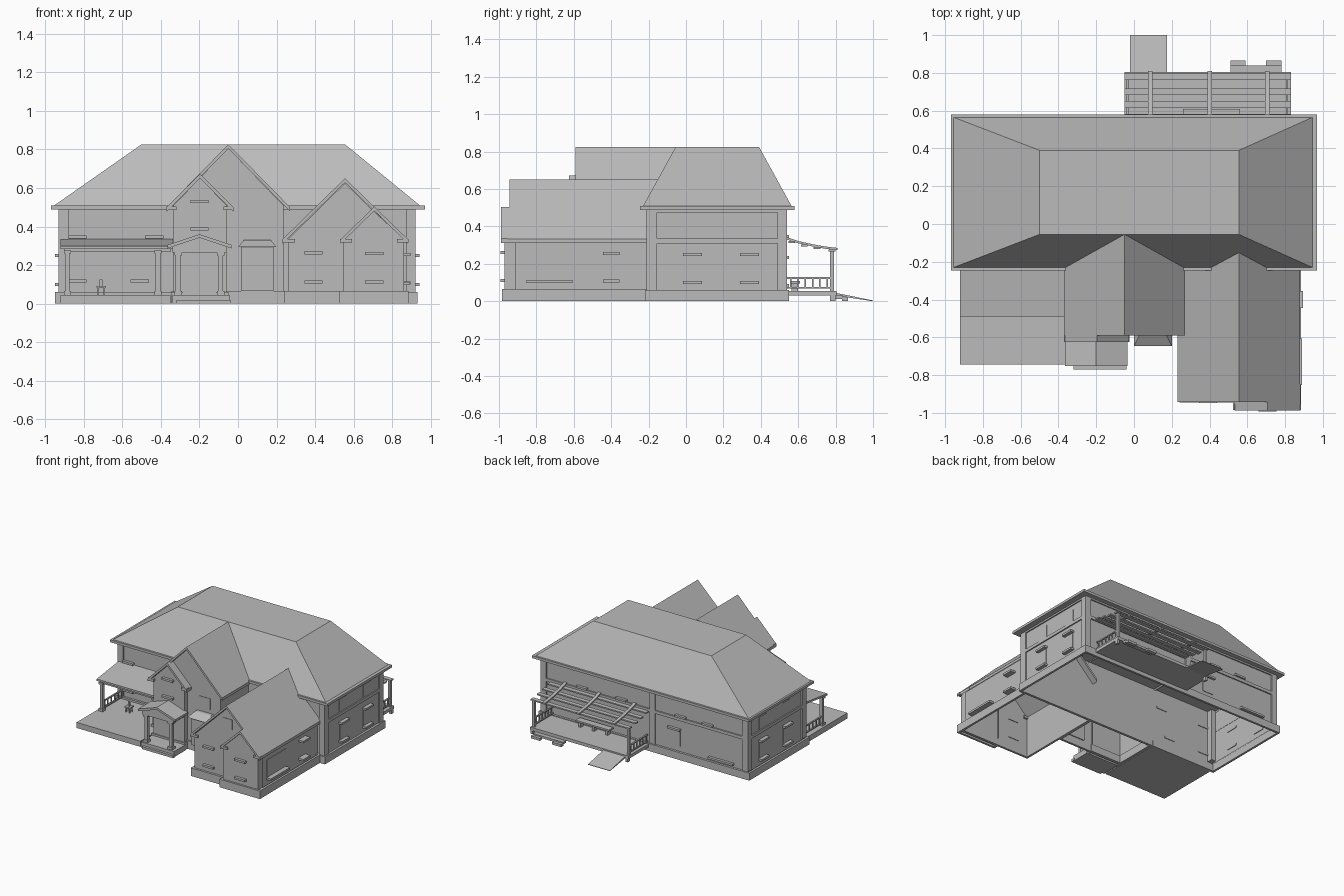
import bpy, bmesh
from mathutils import Vector

cube = bpy.data.objects.get("Cube")
if cube:
    bpy.data.objects.remove(cube, do_unlink=True)

grey = bpy.data.materials.new("plain_grey")
grey.use_nodes = True
COLOUR = (0.5, 0.5, 0.5, 1)
grey.diffuse_color = COLOUR
grey.node_tree.nodes["Principled BSDF"].inputs["Base Color"].default_value = COLOUR


def finish(name, bm, drop=()):
    """Make an object; drop removes faces that point along the given directions."""
    bmesh.ops.recalc_face_normals(bm, faces=bm.faces)
    bm.normal_update()
    gone = [f for f in bm.faces if any(f.normal.dot(Vector(d)) > 0.99 for d in drop)]
    bmesh.ops.delete(bm, geom=gone, context='FACES')
    mesh = bpy.data.meshes.new(name)
    bm.to_mesh(mesh)
    bm.free()
    mesh.materials.append(grey)
    obj = bpy.data.objects.new(name, mesh)
    bpy.context.collection.objects.link(obj)
    return obj


UP, DOWN, BACK = (0, 0, 1), (0, 0, -1), (0, 1, 0)


def prism(name, pts, axis, a, b, drop=()):
    """Extrude a 2D profile along x, y or z from a to b."""
    def place(p, t):
        return {'x': (t, p[0], p[1]), 'y': (p[0], t, p[1]), 'z': (p[0], p[1], t)}[axis]
    bm = bmesh.new()
    ends = [[bm.verts.new(place(p, t)) for p in pts] for t in (a, b)]
    n = len(pts)
    for e in ends:
        bm.faces.new(e)
    for i in range(n):
        j = (i + 1) % n
        bm.faces.new((ends[0][i], ends[0][j], ends[1][j], ends[1][i]))
    return finish(name, bm, drop)


def box(name, x, y, z, drop=()):
    pts = [(x[0], y[0]), (x[1], y[0]), (x[1], y[1]), (x[0], y[1])]
    return prism(name, pts, 'z', z[0], z[1], drop)


def foundation(name, x, y, h):
    obj = box(name, x, y, (0, h), (UP, DOWN))
    mod = obj.modifiers.new("thickness", 'SOLIDIFY')
    mod.thickness = 0.025
    mod.offset = -1


def gable_roof(name, xc, half, apex, eave, y0, y1, t=0.022):
    pts = [(xc - half, eave), (xc, apex), (xc + half, eave),
           (xc + half, eave - t), (xc, apex - t), (xc - half, eave - t)]
    prism(name, pts, 'y', y0, y1)


def gable_wall(name, xc, half, apex, eave, y0, y1, base=0.05):
    pts = [(xc - half, base), (xc + half, base), (xc + half, eave), (xc, apex), (xc - half, eave)]
    prism(name, pts, 'y', y0, y1, (DOWN, BACK))


def sill(name, face, at, c, z, w=0.095, out=0.022):
    """Ledge under a window; face is the wall axis, at its signed position."""
    s = 1 if at > 0 else -1
    d = sorted((at - s * 0.005, at + s * out))
    span, height = (c - w / 2, c + w / 2), (z - 0.008, z + 0.008)
    box(name, d if face == 'x' else span, span if face == 'x' else d, height)


def pane(name, face, at, c, z, w, h):
    s = 1 if at > 0 else -1
    d = sorted((at, at + s * 0.004))
    span = (c - w / 2, c + w / 2)
    box(name, d if face == 'x' else span, span if face == 'x' else d, (z - h / 2, z + h / 2))


# Main block
foundation("main_foundation", (-0.95, 0.93), (-0.22, 0.55), 0.06)
box("main_walls", (-0.92, 0.91), (-0.2, 0.53), (0.05, 0.49), (DOWN, UP))
for i, (x0, x1) in enumerate([(-0.93, -0.88), (0.87, 0.92)]):
    for y0, y1 in [(-0.21, -0.155), (0.49, 0.54)]:
        box("corner_post", (x0, x1), (y0, y1), (0.06, 0.49))
for z0, z1 in [(0.31, 0.335), (0.475, 0.49)]:
    for x0, x1 in [(-0.93, -0.918), (0.908, 0.92)]:
        box("side_band", (x0, x1), (-0.21, 0.54), (z0, z1))
    box("rear_band", (-0.93, 0.92), (0.528, 0.54), (z0, z1))
box("rear_middle_post", (-0.1, -0.05), (0.528, 0.54), (0.06, 0.49))

# Main roof: eave slab and flat-topped hip
box("main_eaves", (-0.97, 0.97), (-0.245, 0.58), (0.488, 0.508))
bm = bmesh.new()
low = [bm.verts.new((x, y, 0.508)) for x, y in [(-0.955, -0.23), (0.945, -0.23), (0.945, 0.565), (-0.955, 0.565)]]
top = [bm.verts.new((x, y, 0.826)) for x, y in [(-0.5, -0.055), (0.555, -0.055), (0.555, 0.39), (-0.5, 0.39)]]
bm.faces.new(top)
for i in range(4):
    j = (i + 1) % 4
    bm.faces.new((low[i], low[j], top[j], top[i]))
finish("main_hip_roof", bm)

# Central wing with a large gable and a smaller one in front
foundation("central_foundation", (-0.345, 0.25), (-0.575, -0.2), 0.065)
gable_wall("central_wall", -0.05, 0.285, 0.805, 0.51, -0.56, -0.2)
gable_roof("central_gable_roof", -0.05, 0.32, 0.826, 0.5, -0.59, -0.055)
foundation("entry_foundation", (-0.345, -0.05), (-0.61, -0.55), 0.06)
gable_wall("entry_wall", -0.197, 0.138, 0.65, 0.51, -0.6, -0.55)
gable_roof("entry_gable_roof", -0.197, 0.173, 0.673, 0.5, -0.625, -0.45)
for x in (-0.345, -0.05):
    box("entry_eave_return", (x - 0.025, x + 0.025), (-0.622, -0.59), (0.485, 0.505))

# Garage wing with a large gable and a smaller one in front
foundation("garage_foundation", (0.24, 0.885), (-0.945, -0.2), 0.065)
gable_wall("garage_wall", 0.555, 0.295, 0.625, 0.335, -0.925, -0.2)
gable_roof("garage_gable_roof", 0.555, 0.325, 0.65, 0.333, -0.943, -0.15)
foundation("garage_front_foundation", (0.525, 0.885), (-0.985, -0.93), 0.065)
gable_wall("garage_front_wall", 0.703, 0.157, 0.48, 0.335, -0.97, -0.91)
gable_roof("garage_front_roof", 0.707, 0.175, 0.503, 0.333, -0.988, -0.85)
for x, y in [(0.265, -0.94), (0.56, -0.985), (0.855, -0.985)]:
    box("garage_eave_return", (x - 0.03, x + 0.03), (y, y + 0.03), (0.318, 0.336))

# Left porch
box("porch_slab", (-0.92, -0.35), (-0.745, -0.2), (0, 0.045))
prism("porch_roof", [(-0.2, 0.335), (-0.49, 0.298), (-0.49, 0.283), (-0.2, 0.32)], 'x', -0.92, -0.34)
box("porch_beam", (-0.9, -0.35), (-0.48, -0.46), (0.268, 0.29))
for x in (-0.885, -0.415):
    box("porch_post", (x - 0.012, x + 0.012), (-0.482, -0.458), (0.045, 0.275))
    box("porch_post_base", (x - 0.018, x + 0.018), (-0.488, -0.452), (0.045, 0.065))
    box("porch_post_cap", (x - 0.018, x + 0.018), (-0.488, -0.452), (0.26, 0.275))


def railing(x, y0, y1, z, count=6):
    for h in (0.012, 0.065):
        box("railing_bar", (x - 0.006, x + 0.006), (y0, y1), (z + h, z + h + 0.009))
    for i in range(count):
        y = y0 + (i + 0.5) * (y1 - y0) / count
        box("railing_baluster", (x - 0.004, x + 0.004), (y - 0.004, y + 0.004), (z + 0.015, z + 0.07))


railing(-0.885, -0.46, -0.2, 0.045)

# Porch table
box("table_top", (-0.735, -0.685), (-0.4, -0.35), (0.083, 0.092))
for x in (-0.728, -0.697):
    for y in (-0.393, -0.362):
        box("table_leg", (x, x + 0.006), (y, y + 0.006), (0.045, 0.085))
box("table_lamp", (-0.717, -0.703), (-0.382, -0.368), (0.09, 0.125))

# Entrance portico
box("portico_slab", (-0.34, -0.045), (-0.75, -0.6), (0, 0.045))
box("portico_step", (-0.32, -0.04), (-0.77, -0.74), (0, 0.02))
gable_roof("portico_roof", -0.2, 0.165, 0.36, 0.305, -0.752, -0.59, 0.018)
prism("portico_pediment", [(-0.34, 0.265), (-0.06, 0.265), (-0.06, 0.3), (-0.2, 0.345), (-0.34, 0.3)], 'y', -0.74, -0.6)
for x in (-0.31, -0.09):
    box("portico_column", (x - 0.013, x + 0.013), (-0.733, -0.707), (0.045, 0.27))
    box("portico_column_base", (x - 0.02, x + 0.02), (-0.74, -0.7), (0.045, 0.065))
    box("portico_column_cap", (x - 0.02, x + 0.02), (-0.74, -0.7), (0.25, 0.268))
pane("front_door", 'y', -0.6, -0.2, 0.15, 0.17, 0.21)

# Bay window with a flared roof
box("bay_window", (0.015, 0.185), (-0.615, -0.55), (0.065, 0.295))
bm = bmesh.new()
rings = [[(0, -0.645), (0.2, -0.645), (0.2, -0.555), (0, -0.555)],
         [(0.03, -0.585), (0.17, -0.585), (0.17, -0.555), (0.03, -0.555)]]
rings = [[bm.verts.new((x, y, z)) for x, y in r] for r, z in zip(rings, (0.293, 0.33))]
for r in rings:
    bm.faces.new(r)
for i in range(4):
    j = (i + 1) % 4
    bm.faces.new((rings[0][i], rings[0][j], rings[1][j], rings[1][i]))
finish("bay_roof", bm)

# Window panes and ledges, front
pane("upper_window", 'y', -0.56, 0.095, 0.405, 0.1, 0.09)
pane("gable_window", 'y', -0.925, 0.557, 0.5, 0.08, 0.08)
for y, x, zs in [(-0.6, -0.2, (0.53, 0.387)), (-0.925, 0.392, (0.264, 0.112)), (-0.97, 0.707, (0.26, 0.112)),
                 (-0.2, -0.832, (0.345, 0.118)), (-0.2, -0.435, (0.345,)), (-0.2, -0.51, (0.118,))]:
    for z in zs:
        sill("front_ledge", 'y', y, x, z)

# Window panes and ledges, sides
for x in (-0.92, 0.91):
    for y in (0.035, 0.34):
        pane("side_window", 'x', x, y, 0.39, 0.09, 0.1)
        pane("side_lower_window", 'x', x, y, 0.175, 0.085, 0.13)
        for z in (0.25, 0.1):
            sill("side_ledge", 'x', x, y, z, 0.1, 0.03)
for z in (0.255, 0.108):
    sill("garage_side_ledge", 'x', 0.85, -0.4, z, 0.09, 0.045)
pane("garage_side_window", 'x', 0.85, -0.73, 0.185, 0.24, 0.14)
sill("garage_long_ledge", 'x', 0.85, -0.73, 0.105, 0.245, 0.04)

# Window panes and ledges, rear
pane("rear_door", 'y', 0.53, -0.27, 0.17, 0.1, 0.14)
sill("rear_ledge", 'y', 0.53, -0.27, 0.235, 0.11)
sill("rear_ledge", 'y', 0.53, -0.69, 0.085, 0.22)
for x in (-0.57, -0.33, 0.2, 0.55):
    sill("rear_upper_ledge", 'y', 0.53, x, 0.345)

# Rear deck, ramp and steps
box("deck", (-0.05, 0.83), (0.53, 0.805), (0.03, 0.055))
for x in (-0.04, 0.81):
    box("deck_support", (x, x + 0.02), (0.77, 0.8), (0, 0.03))
prism("ramp", [(0.8, 0.045), (1.0, 0.004), (1.0, 0), (0.8, 0.03)], 'x', -0.02, 0.175)
box("deck_step", (0.51, 0.78), (0.8, 0.84), (0.012, 0.03))
for x in (0.51, 0.7):
    box("lower_step", (x, x + 0.08), (0.835, 0.865), (0, 0.02))
box("deck_bench_seat", (0.26, 0.56), (0.555, 0.61), (0.095, 0.108))
for x in (0.28, 0.4, 0.52):
    box("deck_bench_leg", (x, x + 0.02), (0.565, 0.6), (0.055, 0.096))

# Pergola with curved beams
curve = [(0.53, 0.345), (0.6, 0.322), (0.68, 0.304), (0.75, 0.292), (0.81, 0.285)]
beam = curve + [(y, z - 0.012) for y, z in reversed(curve)]
for x in (0.085, 0.4, 0.705):
    prism("pergola_beam", beam, 'x', x - 0.012, x + 0.012)
for y, z in [(0.565, 0.321), (0.632, 0.303), (0.7, 0.289), (0.78, 0.277)]:
    box("pergola_slat", (-0.05, 0.83), (y - 0.018, y + 0.018), (z - 0.01, z))
for x in (-0.035, 0.81):
    box("pergola_post", (x - 0.01, x + 0.01), (0.77, 0.79), (0.055, 0.27))
    railing(x, 0.54, 0.775, 0.055)
